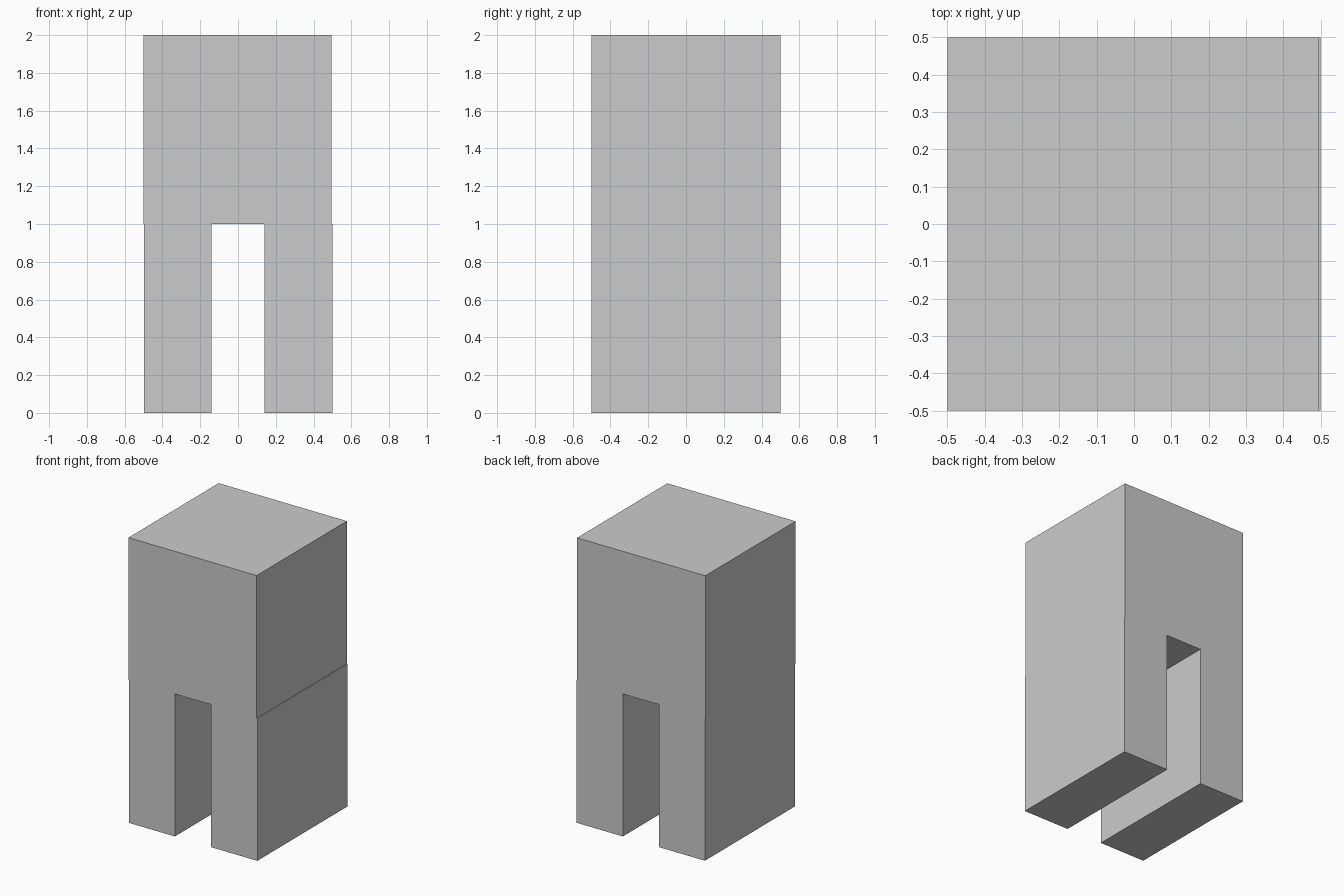
import bpy

if "Cube" in bpy.data.objects:
    bpy.data.objects.remove(bpy.data.objects["Cube"])


def box(name, x0, x1, y0, y1, z0, z1):
    bpy.ops.mesh.primitive_cube_add(
        size=1, location=((x0 + x1) / 2, (y0 + y1) / 2, (z0 + z1) / 2))
    ob = bpy.context.object
    ob.name = name
    ob.scale = (x1 - x0, y1 - y0, z1 - z0)
    bpy.ops.object.transform_apply(location=False, rotation=False, scale=True)
    return ob


# Upper body, shifted slightly to the left of the legs
box("upper_block", -0.5, 0.495, -0.5, 0.5, 1.0, 2.0)

# Two full-depth legs with a slot between them
for name, x0, x1 in (("left_leg", -0.497, -0.14), ("right_leg", 0.14, 0.5)):
    box(name, x0, x1, -0.5, 0.5, 0.0, 1.0)
